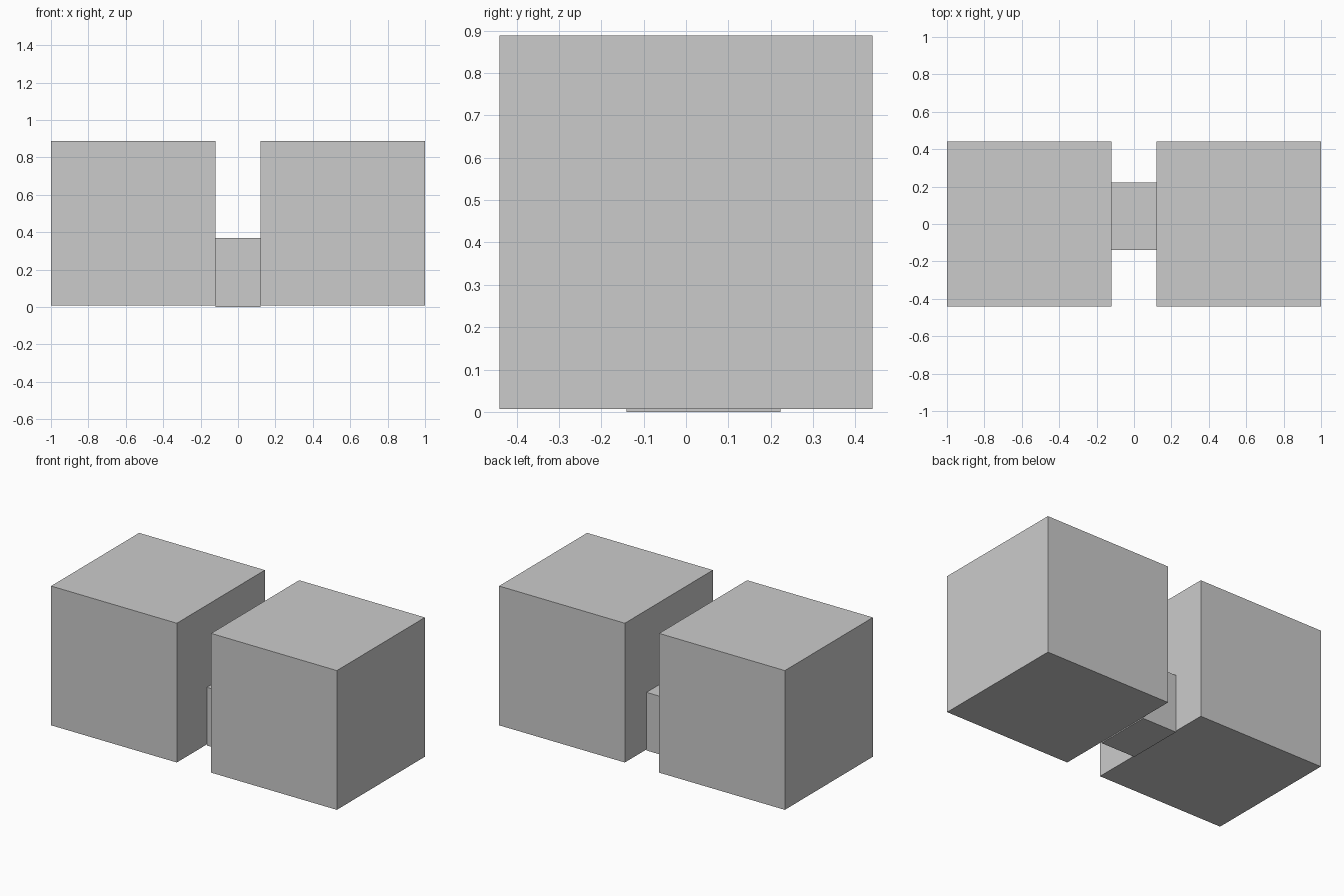
import bpy

if "Cube" in bpy.data.objects:
    bpy.data.objects.remove(bpy.data.objects["Cube"])


def box(name, lo, hi):
    """Axis-aligned box from its low and high corners."""
    centre = [(a + b) / 2 for a, b in zip(lo, hi)]
    bpy.ops.mesh.primitive_cube_add(size=1, location=centre)
    obj = bpy.context.object
    obj.name = name
    obj.scale = [b - a for a, b in zip(lo, hi)]
    bpy.ops.object.transform_apply(location=True, rotation=False, scale=True)
    return obj


# Two large cubes, one on each side of the gap
box("left_cube", (-1.0, -0.44, 0.007), (-0.12, 0.44, 0.888))
box("right_cube", (0.12, -0.44, 0.007), (1.0, 0.44, 0.888))

# Low bridge joining them, set slightly towards the back
box("bridge", (-0.12, -0.14, 0.0), (0.12, 0.223, 0.368))
